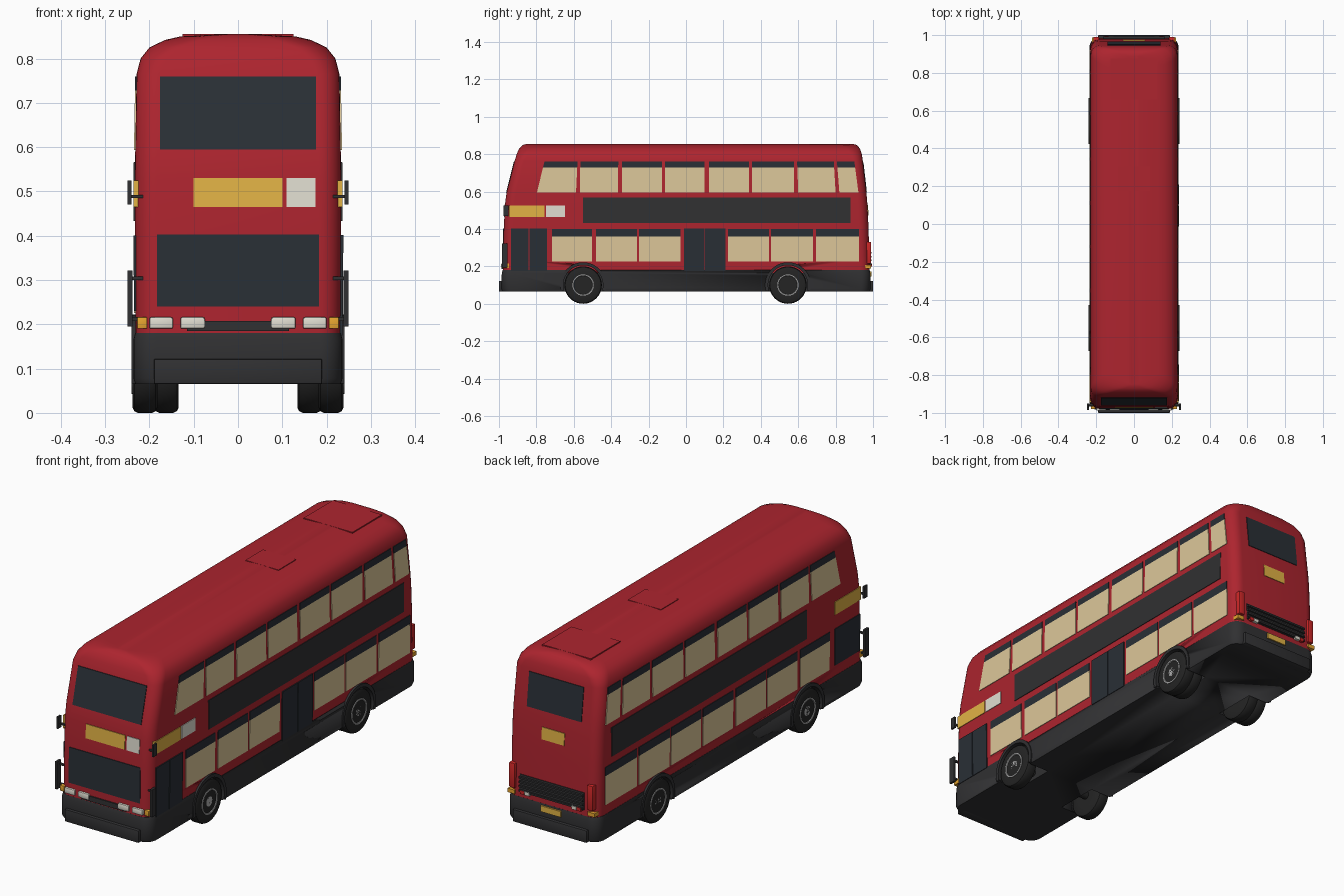
import bpy, bmesh, math
from math import sin, cos, pi, radians

if "Cube" in bpy.data.objects:
    bpy.data.objects.remove(bpy.data.objects["Cube"])

PALETTE = {
    "red": (0.42, 0.018, 0.028), "trim": (0.03, 0.03, 0.032), "glass": (0.022, 0.028, 0.036),
    "cream": (0.72, 0.57, 0.32), "yellow": (0.76, 0.45, 0.06), "white": (0.75, 0.73, 0.64),
    "amber": (0.8, 0.38, 0.03), "tyre": (0.018, 0.018, 0.018), "hub": (0.45, 0.45, 0.45),
    "lamp_red": (0.6, 0.02, 0.02)}
MATS = {}
for key, rgb in PALETTE.items():
    MATS[key] = bpy.data.materials.new(key)
    MATS[key].diffuse_color = (*rgb, 1)

# Body sections: z, half width, front y, rear y, corner radius
BODY = [(0.165, .231, -.98, .982, .05), (0.24, .232, -.978, .98, .05), (0.405, .233, -.974, .976, .05),
        (0.53, .233, -.968, .97, .05), (0.59, .232, -.96, .965, .05), (0.765, .229, -.916, .945, .05),
        (0.80, .220, -.905, .94, .06), (0.825, .200, -.895, .932, .07), (0.842, .165, -.88, .92, .08),
        (0.85, .13, -.87, .91, .08), (0.855, .03, -.85, .89, .02)]
SKIRT = [(0.065, .232, -.98, .98, .05), (0.078, .236, -.986, .986, .05),
         (0.165, .236, -.985, .986, .05), (0.18, .2325, -.98, .982, .05)]


def finish(name, bm, color, smooth=True):
    bmesh.ops.recalc_face_normals(bm, faces=bm.faces)
    me = bpy.data.meshes.new(name)
    bm.to_mesh(me)
    bm.free()
    ob = bpy.data.objects.new(name, me)
    bpy.context.collection.objects.link(ob)
    if color:
        me.materials.append(MATS[color])
    if smooth:
        bpy.ops.object.select_all(action='DESELECT')
        ob.select_set(True)
        bpy.context.view_layer.objects.active = ob
        bpy.ops.object.shade_smooth_by_angle(angle=radians(35))
    return ob


def skin(bm, rings):
    """Bridge closed rings of equal length and cap both ends."""
    vs = [[bm.verts.new(p) for p in r] for r in rings]
    n = len(vs[0])
    for a, b in zip(vs, vs[1:]):
        for i in range(n):
            bm.faces.new((a[i], a[(i + 1) % n], b[(i + 1) % n], b[i]))
    bm.faces.new(vs[0])
    bm.faces.new(vs[-1])


def rounded(z, hw, yf, yr, r, n=7):
    centres = [(hw - r, yr - r), (r - hw, yr - r), (r - hw, yf + r), (hw - r, yf + r)]
    return [(cx + r * cos((q + i / n) * pi / 2), cy + r * sin((q + i / n) * pi / 2), z)
            for q, (cx, cy) in enumerate(centres) for i in range(n + 1)]


def hull(name, sections, color):
    bm = bmesh.new()
    skin(bm, [rounded(*s) for s in sections])
    return finish(name, bm, color)


def surface(z, k):
    """Interpolate one column of the body sections at height z."""
    for a, b in zip(BODY, BODY[1:]):
        if z <= b[0]:
            return a[k] + (b[k] - a[k]) * (z - a[0]) / (b[0] - a[0])
    return BODY[-1][k]


def place(face, u, z, out):
    if face == "right":
        return (surface(z, 1) + out, u, z)
    if face == "left":
        return (-surface(z, 1) - out, u, z)
    if face == "front":
        return (u, surface(z, 2) - out, z)
    return (u, surface(z, 3) + out, z)


def panels(name, face, polys, color, out=0.003, depth=0.016):
    """Thin plates that follow the body; each outline is a list of (u, z)."""
    bm = bmesh.new()
    for p in polys:
        skin(bm, [[place(face, u, z, o) for u, z in p] for o in (out, out - depth)])
    return finish(name, bm, color, False)


def rect(u0, u1, z0, z1):
    return [(u0, z0), (u1, z0), (u1, z1), (u0, z1)]


def boxes(name, items, color, bevel=0.0):
    """Boxes given as x0, x1, y0, y1, z0, z1."""
    bm = bmesh.new()
    for x0, x1, y0, y1, z0, z1 in items:
        skin(bm, [[(x0, y0, z), (x1, y0, z), (x1, y1, z), (x0, y1, z)] for z in (z0, z1)])
    if bevel:
        bmesh.ops.bevel(bm, geom=bm.edges[:], offset=bevel, segments=2, affect='EDGES', profile=0.5)
    return finish(name, bm, color)


def lathe(name, profile, spots, color, n=40):
    """Spin (x, radius) about the x axis at each spot (x, y, z, direction)."""
    bm = bmesh.new()
    for x, y, z, s in spots:
        skin(bm, [[(x + s * px, y + r * cos(2 * pi * i / n), z + r * sin(2 * pi * i / n))
                   for i in range(n)] for px, r in profile])
    return finish(name, bm, color)


# Shell and skirt, with wheel wells cut out
AXLES = (-0.55, 0.545)
wheels = [(s * 0.182, y, 0.1, s) for s in (1, -1) for y in AXLES]
body = hull("body", BODY, "red")
skirt = hull("skirt", SKIRT, "trim")
cutter = lathe("wheel_well_cutter", [(-0.055, .109), (0.1, .109)], wheels, None)
cutter.hide_render = True
cutter.hide_viewport = True
cutter.display_type = 'WIRE'
for ob in (body, skirt):
    mod = ob.modifiers.new("wells", 'BOOLEAN')
    mod.object = cutter
    mod.operation = 'DIFFERENCE'
    mod.solver = 'EXACT'

# Wheels: outer tyres, inner rear tyres, hubs, axles
TYRE = [(0, .05), (0, .088), (.004, .096), (.012, .1), (.044, .1), (.052, .096), (.056, .088), (.056, .058)]
lathe("tyres", TYRE, wheels, "tyre")
lathe("inner_rear_tyres", TYRE, [(s * 0.134, AXLES[1], 0.1, s) for s in (1, -1)], "tyre")
lathe("hubs", [(.03, .057), (.059, .057), (.059, .052), (.05, .046), (.05, .026), (.056, .022), (.056, .004)],
      wheels, "hub")
lathe("wheel_nuts", [(.045, .005), (.055, .005)],
      [(x, y + .036 * cos(k * pi / 4), z + .036 * sin(k * pi / 4), s)
       for x, y, z, s in wheels for k in range(8)], "hub", 6)
lathe("axles", [(-.2, .018), (.2, .018)], [(0, y, .1, 1) for y in AXLES], "tyre", 12)

# Wheel arches
for side in ("right", "left"):
    arcs = []
    for cy in AXLES:
        angs = [radians(-16 + 212 * i / 24) for i in range(25)]
        arcs.append([(cy + .122 * cos(a), .1 + .122 * sin(a)) for a in angs] +
                    [(cy + .106 * cos(a), .1 + .106 * sin(a)) for a in reversed(angs)])
    bm = bmesh.new()
    sx = 1 if side == "right" else -1
    for p in arcs:
        skin(bm, [[(sx * x, y, z) for y, z in p] for x in (.19, .241)])
    finish(side + "_wheel_arches", bm, "trim")

# Side windows: slanted end panes on the upper deck
UPPER = [(-.797, -.588, -.757, -.58), (-.567, -.364, -.565, -.362), (-.342, -.128, -.342, -.128),
         (-.112, .1, -.112, .1), (.123, .337, .123, .337), (.353, .578, .353, .578),
         (.6, .8, .594, .79), (.82, .922, .807, .9)]
LOWER = [(-.717, -.503), (-.481, -.262), (-.25, -.03), (-.01, .21), (.225, .444), (.455, .679), (.695, .925)]
for side in ("right", "left"):
    mix = lambda a, b, t: a + (b - a) * t
    t = 0.8
    low = [w for i, w in enumerate(LOWER) if side == "left" or i != 3]
    glass = [[(a, .594), (b, .594), (mix(b, d, t), .728), (mix(a, c, t), .728)] for a, b, c, d in UPPER]
    vents = [[(mix(a, c, t), .728), (mix(b, d, t), .728), (d, .76), (c, .76)] for a, b, c, d in UPPER]
    panels(side + "_windows", side, glass + [rect(a, b, .225, .36) for a, b in low], "cream")
    panels(side + "_window_vents", side, vents + [rect(a, b, .36, .4) for a, b in low], "glass")
    panels(side + "_advert_band", side, [rect(-.55, .88, .433, .567)], "trim")
    panels(side + "_destination_sign", side, [rect(-.946, -.756, .465, .525)], "yellow")

# Doors on the right, driver window on the left
panels("right_route_sign", "right", [rect(-.749, -.647, .465, .525)], "white")
panels("doors", "right", [rect(a, b, .175, .402) for a, b in
                          ((-.936, -.842), (-.838, -.743), (-.012, .098), (.102, .21))], "glass", .005)
panels("driver_window", "left", [rect(-.94, -.755, .23, .4)], "glass")

# Front face
panels("front_windows", "front", [rect(-.183, .183, .24, .403), rect(-.176, .176, .595, .76)], "glass")
panels("front_destination_sign", "front", [rect(-.1, .1, .465, .53)], "yellow")
panels("front_route_sign", "front", [rect(.11, .175, .465, .53)], "white")
panels("front_grille", "front", [rect(-.115, .115, .185, .208)], "trim", .006)
lamps = [(a * s, b * s) for s in (1, -1) for a, b in ((.147, .2), (.075, .13))]
boxes("headlights", [(min(p), max(p), -.988, -.95, .19, .216) for p in lamps], "white", .004)
boxes("front_indicators", [(min(s * .205, s * .228), max(s * .205, s * .228), -.98, -.93, .19, .216)
                           for s in (1, -1)], "amber", .002)

# Rear face
panels("rear_window", "rear", [rect(-.14, .14, .6, .755)], "glass")
panels("rear_route_sign", "rear", [rect(-.058, .058, .472, .528)], "yellow")
panels("rear_grille", "rear", [rect(-.165, .165, .205, .285)], "trim")
boxes("rear_grille_slats", [(-.165, .165, .975, .992, z, z + .008) for z in (.208, .228, .248, .268)], "trim")
boxes("tail_lights", [(s * .2 - .015, s * .2 + .015, .94, .99, .215, .33) for s in (1, -1)], "lamp_red", .003)
boxes("brake_lights", [(s * .145 - .01, s * .145 + .01, .97, .994, .2, .216) for s in (1, -1)], "lamp_red")
boxes("reversing_lights", [(s * .12 - .012, s * .12 + .012, .97, .994, .2, .216) for s in (1, -1)], "white")
boxes("rear_indicators", [(s * .205 - .018, s * .205 + .018, .94, .988, .188, .206) for s in (1, -1)], "amber")
boxes("rear_plate", [(-.052, .052, .97, .992, .145, .172)], "yellow")

# Bumpers, mirrors, roof hatches
boxes("bumpers", [(-.19, .19, -1, -.95, .065, .122), (-.19, .19, .95, 1, .065, .122)], "trim", .004)
mirrors = []
for s in (1, -1):
    for x0, x1, y0, y1, z0, z1 in ((.238, .249, -.985, -.955, .195, .322), (.215, .243, -.965, -.955, .30, .308),
                                   (.215, .243, -.965, -.955, .208, .216), (.241, .249, -.975, -.95, .47, .525),
                                   (.215, .243, -.96, -.95, .485, .492)):
        mirrors.append((min(s * x0, s * x1), max(s * x0, s * x1), y0, y1, z0, z1))
boxes("mirrors", mirrors, "trim")
boxes("roof_hatches", [(-.125, .125, .66, .875, .84, .8555), (-.085, .085, .175, .305, .84, .8555)], "red")

for m in bpy.data.materials:
    if m.users and not m.is_grease_pencil:
        m.use_nodes = True
        m.node_tree.nodes["Principled BSDF"].inputs["Base Color"].default_value = m.diffuse_color
